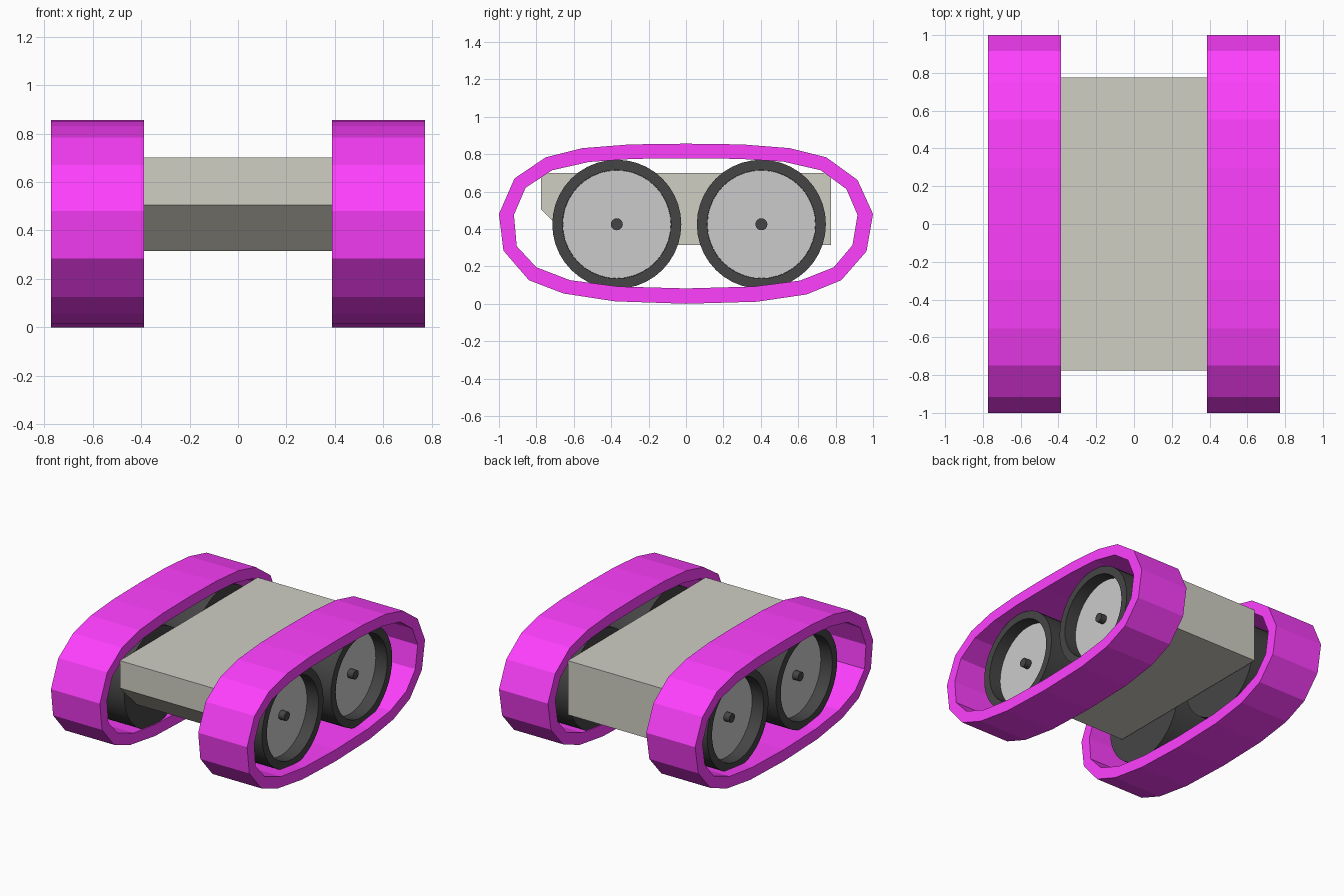
import bpy, bmesh, math

if "Cube" in bpy.data.objects:
    bpy.data.objects.remove(bpy.data.objects["Cube"])


def material(name, rgb):
    m = bpy.data.materials.new(name)
    m.diffuse_color = (*rgb, 1)
    m.use_nodes = True
    m.node_tree.nodes["Principled BSDF"].inputs["Base Color"].default_value = m.diffuse_color
    return m


MAGENTA = material("magenta", (1.0, 0.05, 1.0))
TAN = material("tan", (0.63, 0.62, 0.55))
BLACK = material("black", (0.06, 0.06, 0.06))


def finish(name, bm, mat=None, smooth=False):
    bmesh.ops.recalc_face_normals(bm, faces=bm.faces)
    me = bpy.data.meshes.new(name)
    bm.to_mesh(me)
    bm.free()
    ob = bpy.data.objects.new(name, me)
    bpy.context.collection.objects.link(ob)
    if mat:
        me.materials.append(mat)
    if smooth:
        bpy.ops.object.select_all(action='DESELECT')
        bpy.context.view_layer.objects.active = ob
        ob.select_set(True)
        bpy.ops.object.shade_smooth_by_angle(angle=math.radians(35))
    return ob


def loft(loops, closed=False, caps=False):
    """Bridge matching vertex loops into a surface."""
    bm = bmesh.new()
    rings = [[bm.verts.new(p) for p in loop] for loop in loops]
    pairs = list(zip(rings, rings[1:]))
    if closed:
        pairs.append((rings[-1], rings[0]))
    for a, b in pairs:
        n = len(a)
        for i in range(n):
            j = (i + 1) % n
            bm.faces.new((a[i], a[j], b[j], b[i]))
    if caps:
        bm.faces.new(rings[0])
        bm.faces.new(rings[-1])
    return bm


def at_x(x, profile):
    return [(x, y, z) for y, z in profile]


def circle(x, y, z, r, n=40):
    return [(x, y + r * math.cos(2 * math.pi * i / n),
             z + r * math.sin(2 * math.pi * i / n)) for i in range(n)]


# Track outline: outer and inner loops in (y, z)
OUTER = [(-1, .48), (-.917, .67), (-.75, .783), (-.553, .832), (-.3, .852),
         (0, .856), (.3, .852), (.553, .832), (.75, .783), (.917, .662),
         (1, .48), (.965, .28), (.83, .126), (.645, .05), (.38, .011),
         (0, .0), (-.38, .013), (-.655, .055), (-.84, .126), (-.976, .284)]
INNER = [(-.92, .475), (-.858, .62), (-.715, .714), (-.52, .758), (-.28, .775),
         (0, .777), (.28, .775), (.52, .76), (.72, .714), (.858, .613),
         (.917, .475), (.89, .313), (.79, .195), (.61, .124), (.36, .092),
         (0, .082), (-.36, .092), (-.62, .126), (-.8, .195), (-.905, .308)]

# Body with a chamfered lower front edge
BODY = [(-.775, .70), (.775, .70), (.775, .315), (-.585, .315), (-.775, .505)]
finish("body", loft([at_x(-.388, BODY), at_x(.388, BODY)], caps=True), TAN)

for side, s in (("left", -1), ("right", 1)):
    # Track belt
    a, b = s * .387, s * .772
    finish(side + "_track", loft([at_x(a, OUTER), at_x(b, OUTER),
                                  at_x(b, INNER), at_x(a, INNER)], closed=True), MAGENTA)
    for end, y in (("front", -.37), ("rear", .403)):
        z = .425
        name = side + "_" + end
        # Tyre: drum closed inside, recessed outside
        finish(name + "_tyre", loft([circle(s * .395, y, z, .345), circle(s * .69, y, z, .345),
                                     circle(s * .69, y, z, .29), circle(s * .585, y, z, .29)],
                                    caps=True), BLACK, True)
        # Wheel disc
        finish(name + "_disc", loft([circle(s * .585, y, z, .289), circle(s * .60, y, z, .289)],
                                    caps=True), None, True)
        # Axle stub
        finish(name + "_axle", loft([circle(s * .59, y, z, .032, 16), circle(s * .645, y, z, .032, 16)],
                                    caps=True), BLACK, True)
